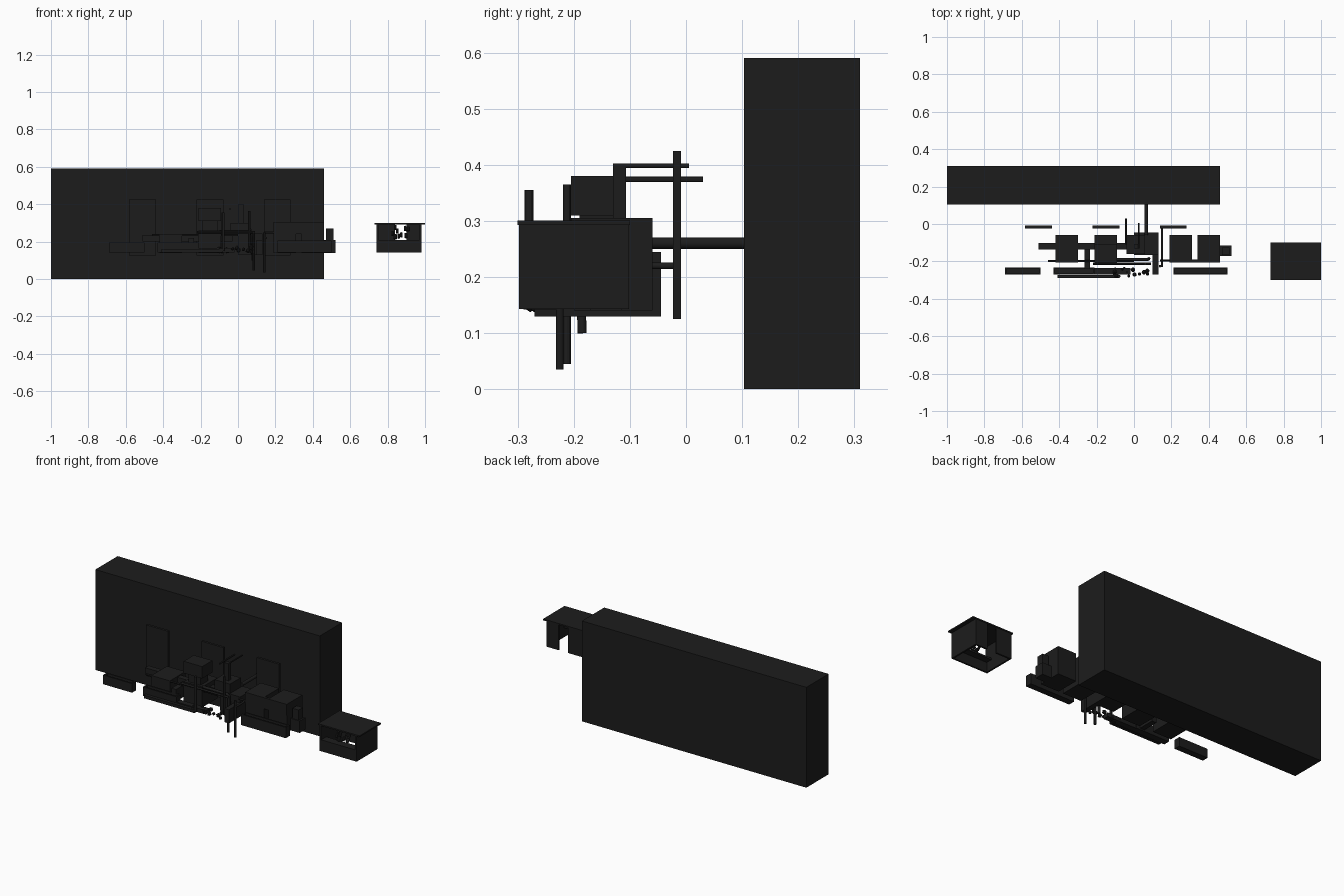
import bpy, math, random
from mathutils import Vector

random.seed(4)
dark = bpy.data.materials.new("dark_paint")
dark.diffuse_color = (0.012, 0.012, 0.012, 1)


def box(name, x0, x1, y0, y1, z0, z1):
    bpy.ops.mesh.primitive_cube_add(size=1, location=((x0+x1)/2, (y0+y1)/2, (z0+z1)/2))
    o = bpy.context.object
    o.name = name
    o.scale = (x1-x0, y1-y0, z1-z0)
    bpy.ops.object.transform_apply(location=False, rotation=False, scale=True)
    o.data.materials.append(dark)
    return o


def rod(name, a, b, r, n=12):
    a, b = Vector(a), Vector(b)
    d = b - a
    bpy.ops.mesh.primitive_cylinder_add(vertices=n, radius=r, depth=d.length, location=(a+b)/2)
    o = bpy.context.object
    o.name = name
    o.rotation_euler = d.to_track_quat('Z', 'Y').to_euler()
    o.data.materials.append(dark)
    bpy.ops.object.shade_smooth_by_angle()
    return o


def pipe(name, pts, r):
    cu = bpy.data.curves.new(name, 'CURVE')
    cu.dimensions = '3D'
    cu.bevel_depth = r
    cu.bevel_resolution = 2
    cu.use_fill_caps = True
    s = cu.splines.new('POLY')
    s.points.add(len(pts)-1)
    for p, c in zip(s.points, pts):
        p.co = (*c, 1)
    cu.materials.append(dark)
    o = bpy.data.objects.new(name, cu)
    bpy.context.collection.objects.link(o)


def tray(name, x0, x1, y0, y1, z0, z1, t=0.008):
    # open planter: floor plus four walls
    box(name + "_floor", x0, x1, y0, y1, z0, z0+t)
    box(name + "_front", x0, x1, y0, y0+t, z0+t, z1)
    box(name + "_back", x0, x1, y1-t, y1, z0+t, z1)
    for side, x in (("left", x0), ("right", x1-t)):
        box(f"{name}_{side}", x, x+t, y0+t, y1-t, z0+t, z1)


# main building block
box("building", -1.0, 0.46, 0.103, 0.31, 0, 0.59)

# thin upright panels in front of the building
for i, x in enumerate((-0.51, -0.15, 0.21)):
    box(f"panel_{i}", x-0.072, x+0.072, -0.023, -0.009, 0.125, 0.425)

# kiosk: side walls, counter, split back wall, roof
box("kiosk_left_wall", 0.74, 0.75, -0.298, -0.102, 0.143, 0.293)
box("kiosk_right_wall", 0.97, 0.98, -0.298, -0.102, 0.143, 0.293)
box("kiosk_counter_front", 0.75, 0.97, -0.298, -0.288, 0.143, 0.21)
box("kiosk_counter_top", 0.75, 0.97, -0.288, -0.25, 0.20, 0.21)
box("kiosk_back_left", 0.75, 0.84, -0.112, -0.102, 0.143, 0.293)
box("kiosk_back_right", 0.90, 0.97, -0.112, -0.102, 0.143, 0.293)
box("kiosk_roof", 0.73, 1.0, -0.30, -0.10, 0.293, 0.301)
for i in range(12):
    x, z = random.uniform(0.82, 0.92), random.uniform(0.21, 0.27)
    rod(f"kiosk_goods_{i}", (x, -0.27, z), (x, -0.255, z+0.02), 0.007, 8)

# row of low planters along the front
tray("planter_left", -0.69, -0.50, -0.27, -0.232, 0.142, 0.195)
tray("planter_middle", -0.43, -0.21, -0.27, -0.232, 0.142, 0.195)
tray("planter_right", 0.21, 0.50, -0.27, -0.232, 0.142, 0.205)
box("planter_lip", -0.41, -0.08, -0.29, -0.272, 0.142, 0.16)
box("planter_ledge", -0.21, -0.02, -0.27, -0.235, 0.142, 0.165)

# equipment cabinets behind the planters
box("cabinet_a", -0.42, -0.30, -0.205, -0.06, 0.14, 0.24)
box("cabinet_b", -0.21, -0.09, -0.205, -0.06, 0.14, 0.26)
box("cabinet_b_top", -0.21, -0.09, -0.205, -0.11, 0.31, 0.38)
box("cabinet_b_neck", -0.19, -0.11, -0.19, -0.12, 0.26, 0.31)
box("cabinet_c", 0.19, 0.31, -0.20, -0.06, 0.14, 0.305)
box("cabinet_d", 0.34, 0.46, -0.20, -0.06, 0.14, 0.305)
box("cabinet_beam", 0.19, 0.46, -0.205, -0.19, 0.24, 0.305)
box("end_unit", 0.46, 0.52, -0.17, -0.115, 0.14, 0.21)
box("end_post", 0.47, 0.51, -0.165, -0.125, 0.21, 0.27)
box("beam_behind", -0.51, -0.03, -0.135, -0.102, 0.20, 0.235)
box("bracket_left", -0.265, -0.235, -0.24, -0.135, 0.15, 0.22)
box("bracket_right", 0.10, 0.13, -0.27, -0.16, 0.13, 0.21)

# central machine
box("machine_base", 0.0, 0.13, -0.165, -0.045, 0.13, 0.245)
box("machine_head", -0.04, 0.06, -0.16, -0.06, 0.245, 0.30)
box("machine_column", 0.0, 0.03, -0.13, -0.107, 0.30, 0.40)

# pipes and bars
rod("wall_pipe", (0.065, -0.06, 0.26), (0.065, 0.105, 0.26), 0.01)
rod("bar_low", (-0.043, -0.11, 0.374), (-0.043, 0.03, 0.374), 0.005)
rod("bar_high", (0.025, -0.13, 0.398), (0.025, 0.005, 0.398), 0.004)
rod("long_rod", (-0.46, -0.197, 0.235), (0.0, -0.197, 0.235), 0.005)
rod("cross_rod", (-0.22, -0.212, 0.25), (0.09, -0.212, 0.25), 0.006)
rod("side_rod", (0.15, -0.23, 0.22), (0.15, -0.02, 0.22), 0.006)
rod("side_rod_long", (0.14, -0.195, 0.25), (0.46, -0.195, 0.25), 0.005)
pipe("bent_pipe", [(-0.10, -0.19, 0.255), (0.06, -0.19, 0.255),
                   (0.075, -0.19, 0.245), (0.08, -0.185, 0.10)], 0.008)
rod("post_front", (-0.08, -0.28, 0.15), (-0.08, -0.28, 0.355), 0.008)
rod("post_back", (0.06, -0.212, 0.14), (0.06, -0.212, 0.365), 0.007)
for i, (x, y, z) in enumerate(((0.085, -0.212, 0.045), (0.14, -0.225, 0.035))):
    rod(f"leg_{i}", (x, y, z), (x, y, 0.25), 0.007)

# loose lumps between the planters
for i in range(22):
    bpy.ops.mesh.primitive_ico_sphere_add(subdivisions=1, radius=random.uniform(0.008, 0.014),
        location=(random.uniform(-0.12, 0.08), random.uniform(-0.28, -0.24), random.uniform(0.145, 0.17)))
    bpy.context.object.name = f"lump_{i}"
    bpy.context.object.data.materials.append(dark)
